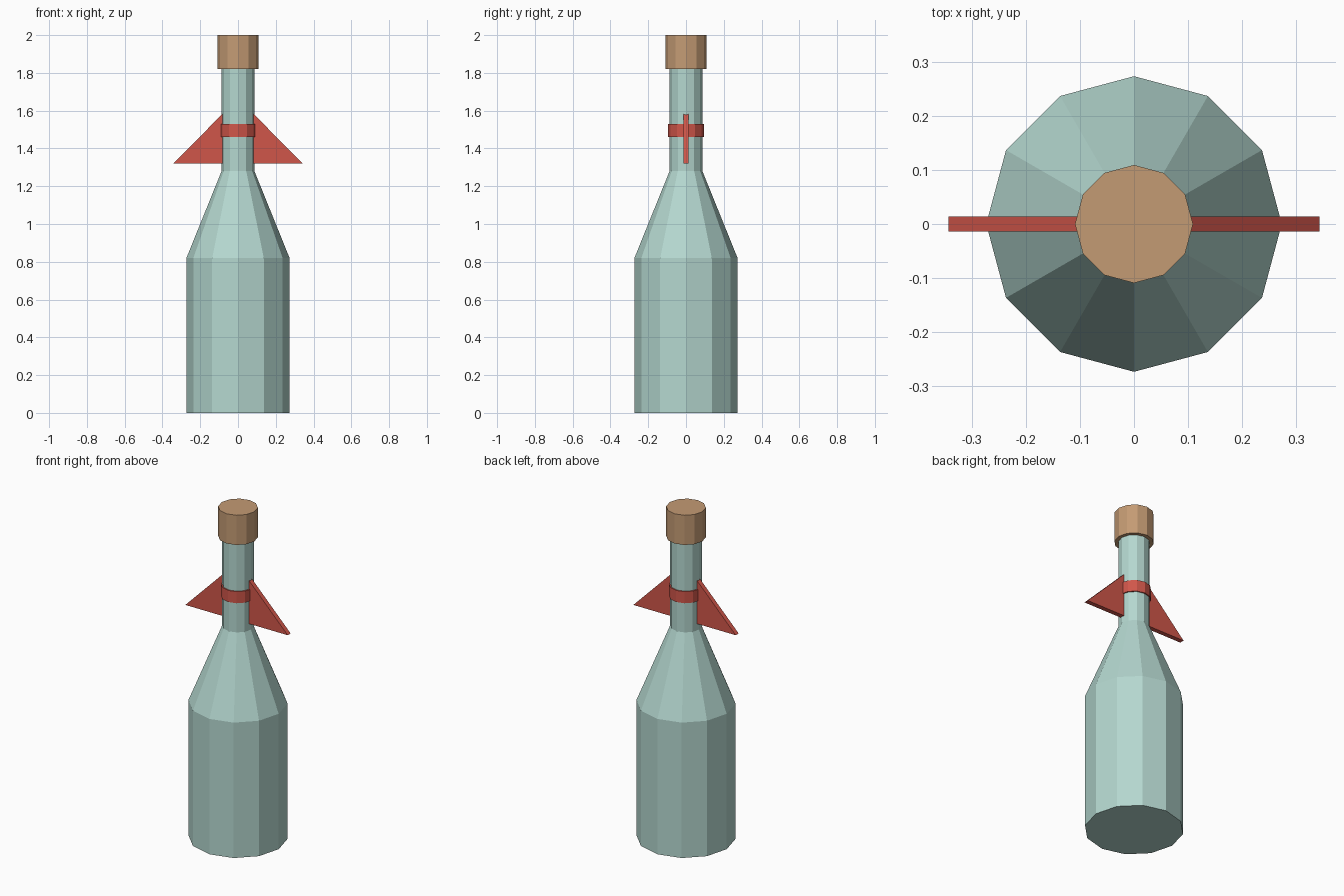
import bpy, bmesh, math

if "Cube" in bpy.data.objects:
    bpy.data.objects.remove(bpy.data.objects["Cube"])

SIDES = 12


def material(name, rgb):
    # convert 0-255 display values to linear
    m = bpy.data.materials.new(name)
    lin = [((c / 255 + 0.055) / 1.055) ** 2.4 for c in rgb]
    m.diffuse_color = (*lin, 1)
    m.use_nodes = True
    m.node_tree.nodes["Principled BSDF"].inputs["Base Color"].default_value = m.diffuse_color
    return m


glass = material("pale_green_glass", (180, 215, 207))
cork = material("cork_brown", (196, 155, 116))
red = material("fin_red", (208, 86, 74))


def finish(name, bm, mat):
    bmesh.ops.recalc_face_normals(bm, faces=bm.faces)
    mesh = bpy.data.meshes.new(name)
    bm.to_mesh(mesh)
    bm.free()
    mesh.materials.append(mat)
    obj = bpy.data.objects.new(name, mesh)
    bpy.context.collection.objects.link(obj)
    return obj


def turned(name, profile, mat):
    """Stack of twelve-sided rings (radius, z), capped at both ends."""
    bm = bmesh.new()
    rings = []
    for r, z in profile:
        rings.append([bm.verts.new((r * math.cos(math.tau * i / SIDES),
                                    r * math.sin(math.tau * i / SIDES), z))
                      for i in range(SIDES)])
    for a, b in zip(rings, rings[1:]):
        for i in range(SIDES):
            j = (i + 1) % SIDES
            bm.faces.new((a[i], a[j], b[j], b[i]))
    bm.faces.new(rings[0])
    bm.faces.new(rings[-1])
    return finish(name, bm, mat)


def fin(name, side):
    """Triangular plate standing out from the neck."""
    bm = bmesh.new()
    outline = [(0.083, 1.32), (0.343, 1.32), (0.083, 1.582)]
    front = bm.faces.new([bm.verts.new((side * x, -0.014, z)) for x, z in outline])
    ext = bmesh.ops.extrude_face_region(bm, geom=[front])
    moved = [v for v in ext["geom"] if isinstance(v, bmesh.types.BMVert)]
    bmesh.ops.translate(bm, verts=moved, vec=(0, 0.028, 0))
    return finish(name, bm, red)


# Bottle: straight body, sloped shoulder, slim neck
turned("bottle", [(0.273, 0), (0.273, 0.82), (0.087, 1.28), (0.087, 1.83)], glass)

# Stopper over the neck
turned("stopper", [(0.109, 1.82), (0.109, 2.0)], cork)

# Band around the neck and the two fins
turned("neck_band", [(0.094, 1.46), (0.094, 1.53)], red)
for label, side in (("left", -1), ("right", 1)):
    fin(label + "_fin", side)
